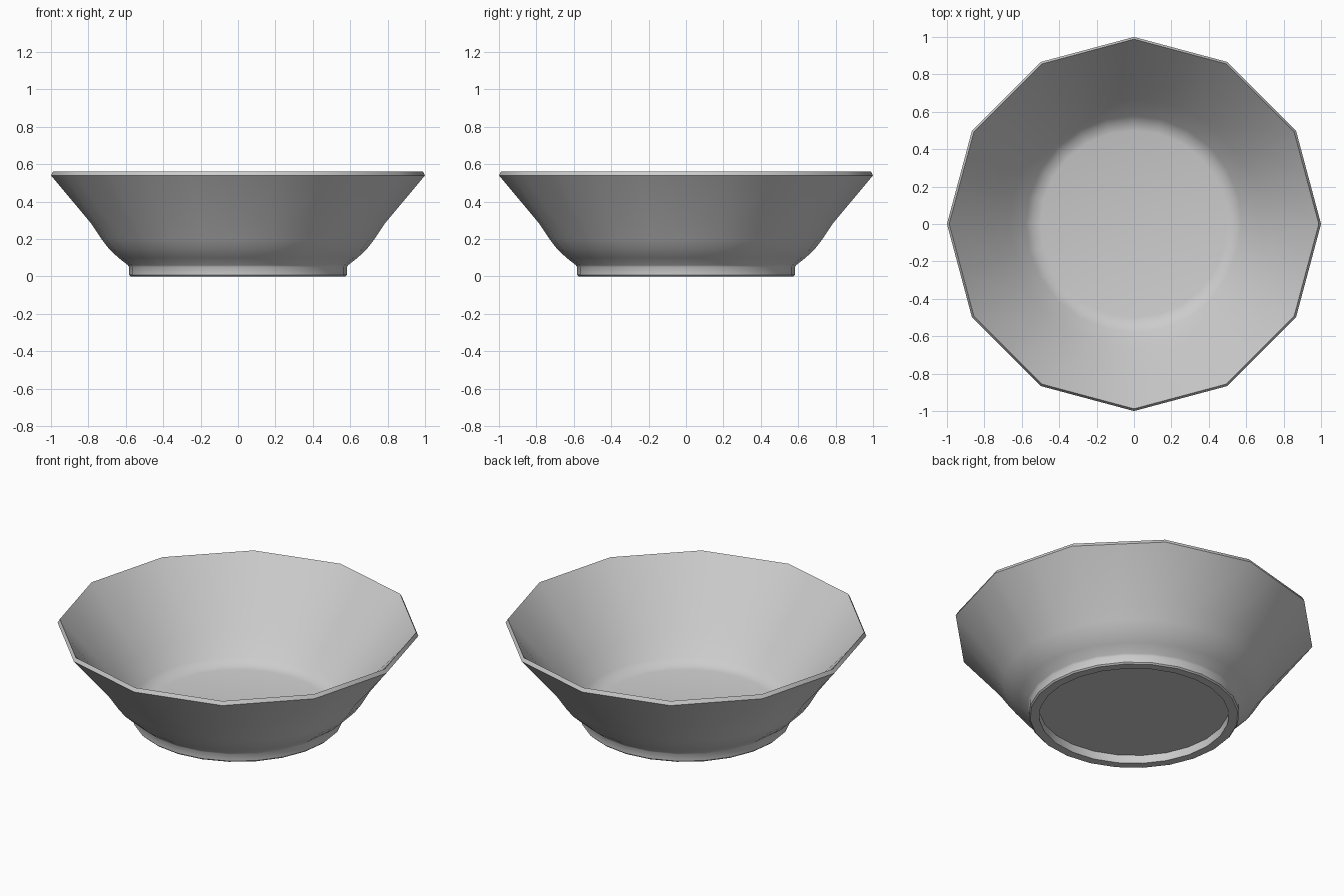
import bpy
import bmesh
from math import cos, sin, pi, radians

if "Cube" in bpy.data.objects:
    bpy.data.objects.remove(bpy.data.objects["Cube"], do_unlink=True)

SIDES = 24


def make_material(name, colour):
    mat = bpy.data.materials.new(name)
    mat.use_nodes = True
    mat.diffuse_color = colour
    mat.node_tree.nodes["Principled BSDF"].inputs["Base Color"].default_value = colour
    return mat


def ring(bm, radius, z, flat):
    """Round ring when flat is 0, twelve-sided when flat is 1."""
    verts = []
    for i in range(SIDES):
        a = 2 * pi * i / SIDES
        r = radius * (1 - flat * (1 - cos(pi / 12)) * (i % 2))
        verts.append(bm.verts.new((r * cos(a), r * sin(a), z)))
    return verts


def lathe(name, profile, mat):
    """Join rings of (radius, height, flatness) and cap both ends."""
    bm = bmesh.new()
    rings = [ring(bm, *p) for p in profile]
    for low, high in zip(rings, rings[1:]):
        for i in range(SIDES):
            j = (i + 1) % SIDES
            bm.faces.new((low[i], low[j], high[j], high[i]))
    bm.faces.new(rings[0][::-1])
    bm.faces.new(rings[-1])
    bmesh.ops.recalc_face_normals(bm, faces=bm.faces)
    mesh = bpy.data.meshes.new(name)
    bm.to_mesh(mesh)
    bm.free()
    mesh.materials.append(mat)
    obj = bpy.data.objects.new(name, mesh)
    bpy.context.collection.objects.link(obj)
    bpy.ops.object.select_all(action="DESELECT")
    obj.select_set(True)
    bpy.context.view_layer.objects.active = obj
    bpy.ops.object.shade_smooth_by_angle(angle=radians(35))


grey = make_material("light grey", (0.604, 0.604, 0.604, 1))

# Underside recess, foot ring, flaring wall, sloped rim, then the inside down to the floor
foot = [(0.525, 0.05, 0), (0.525, 0, 0), (0.575, 0, 0), (0.583, 0.008, 0),
        (0.583, 0.05, 0), (0.589, 0.06, 0)]
outside = [(0.64, 0.1, 0), (0.688, 0.145, 0), (0.728, 0.197, 0.15), (0.787, 0.285, 0.4), (1, 0.54, 1)]
rim = [(0.988, 0.562, 1)]
inside = [(0.758, 0.3, 0.45), (0.668, 0.2, 0.15), (0.578, 0.1, 0), (0.545, 0.073, 0), (0.5, 0.062, 0)]
lathe("bowl", foot + outside + rim + inside, grey)
